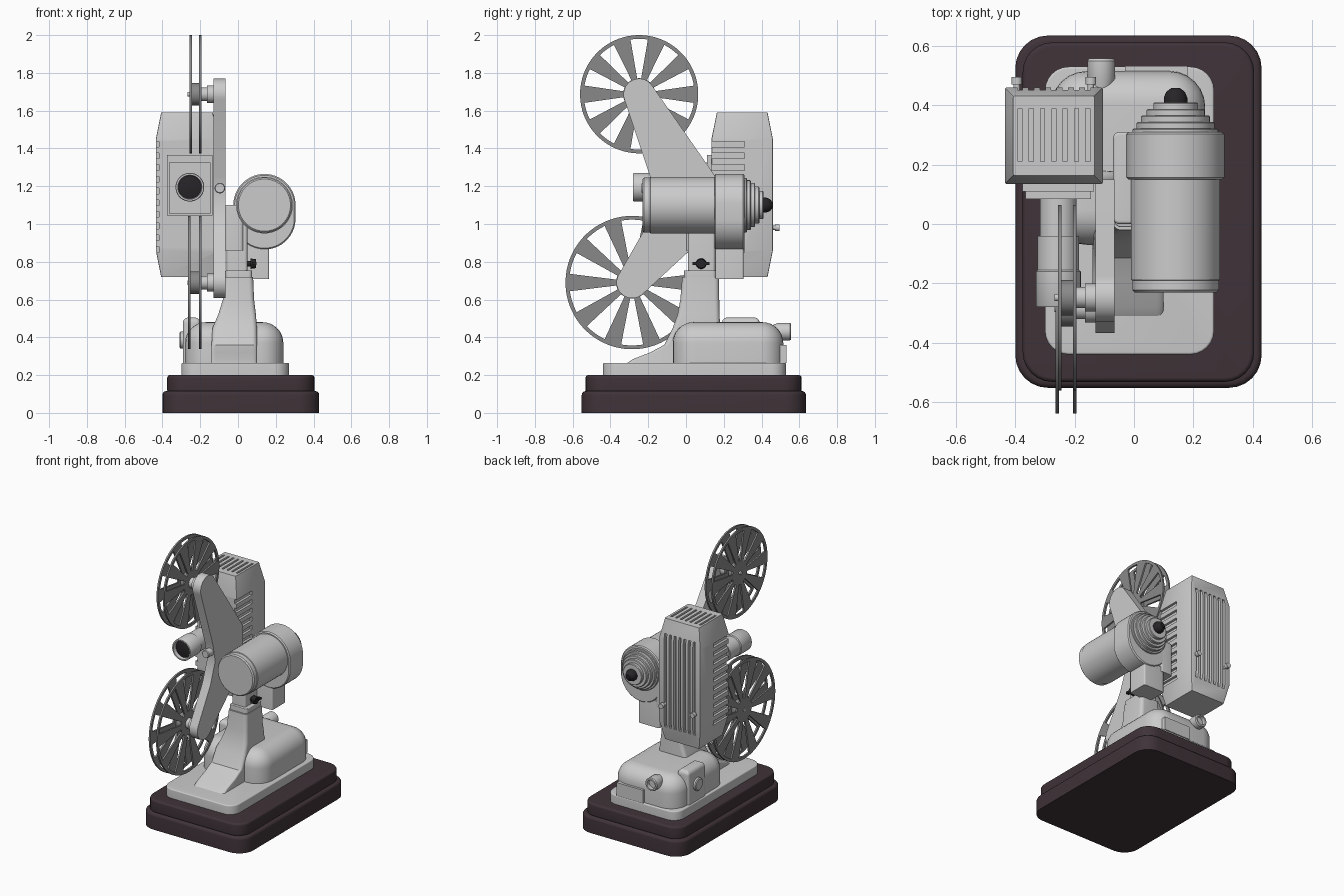
import bpy, bmesh
from math import sin, cos, pi, radians

if "Cube" in bpy.data.objects:
    bpy.data.objects.remove(bpy.data.objects["Cube"])


def material(name, rgb):
    m = bpy.data.materials.new(name)
    m.diffuse_color = (*rgb, 1)
    m.use_nodes = True
    m.node_tree.nodes["Principled BSDF"].inputs["Base Color"].default_value = m.diffuse_color
    return m


BROWN = material("dark_brown", (0.05, 0.033, 0.04))
STEEL = material("reel_grey", (0.25, 0.25, 0.25))
BLACK = material("black", (0.02, 0.018, 0.02))


def build(name, parts, mat=None):
    """Each part is a list of rings that are skinned together and capped."""
    bm = bmesh.new()
    for rings in parts:
        vs = [[bm.verts.new(p) for p in r] for r in rings]
        n = len(vs[0])
        for a, b in zip(vs, vs[1:]):
            for i in range(n):
                bm.faces.new((a[i], a[(i + 1) % n], b[(i + 1) % n], b[i]))
        if rings[0] != rings[-1]:
            bm.faces.new(vs[0][::-1])
            bm.faces.new(vs[-1])
    bmesh.ops.remove_doubles(bm, verts=bm.verts, dist=1e-5)
    bmesh.ops.recalc_face_normals(bm, faces=bm.faces)
    me = bpy.data.meshes.new(name)
    bm.to_mesh(me)
    bm.free()
    ob = bpy.data.objects.new(name, me)
    bpy.context.collection.objects.link(ob)
    if mat:
        me.materials.append(mat)
    return ob


def rrect(x0, x1, y0, y1, z, r, n=6):
    pts = []
    for k, (cx, cy) in enumerate([(x1 - r, y1 - r), (x0 + r, y1 - r), (x0 + r, y0 + r), (x1 - r, y0 + r)]):
        for i in range(n + 1):
            a = pi / 2 * (k + i / n)
            pts.append((cx + r * cos(a), cy + r * sin(a), z))
    return pts


def slab(x0, x1, y0, y1, z0, z1, r, top=0.01, bottom=0.0, n=6):
    """Upright rounded box with rounded top and bottom edges."""
    lv = []
    if bottom:
        lv += [(z0 + bottom * (1 - sin(i * pi / 2 / n)), bottom * (1 - cos(i * pi / 2 / n))) for i in range(n, 0, -1)]
        lv = [(z0 + bottom * (1 - cos(i * pi / 2 / n)), bottom * (1 - sin(i * pi / 2 / n))) for i in range(n)]
    lv.append((z0 + bottom, 0))
    lv += [(z1 - top + top * sin(i * pi / 2 / n), top * (1 - cos(i * pi / 2 / n))) for i in range(n + 1)]
    return [rrect(x0 + d, x1 - d, y0 + d, y1 - d, z, max(r - d, 0.002)) for z, d in lv]


def box(x0, x1, y0, y1, z0, z1):
    return [[(x0, y0, z), (x1, y0, z), (x1, y1, z), (x0, y1, z)] for z in (z0, z1)]


def lathe(axis, a, b, profile, n=40, drop=0):
    """Rings of (position, radius) along x or y; a, b are the other two centres."""
    rings = []
    for t, r in profile:
        ring = []
        for i in range(n):
            u = 2 * pi * (i + 0.5) / n
            p, q = a + r * cos(u), b + r * sin(u) - (drop if sin(u) < 0 else 0)
            ring.append((t, p, q) if axis == "x" else (p, t, q))
        rings.append(ring)
    return rings


def prism_x(x0, x1, yz):
    return [[(x, y, z) for y, z in yz] for x in (x0, x1)]


# Stepped dark plinth
build("plinth_lower", [slab(-0.40, 0.43, -0.552, 0.635, 0, 0.115, 0.11, 0.02)], BROWN)
build("plinth_upper", [slab(-0.375, 0.405, -0.532, 0.612, 0.11, 0.2, 0.1, 0.015, 0.012)], BROWN)

# Foot: plate, rounded housing and flared column
build("foot_plate", [slab(-0.30, 0.27, -0.44, 0.53, 0.2, 0.265, 0.08, 0.008)])
build("foot_housing", [slab(-0.28, 0.24, -0.07, 0.515, 0.265, 0.48, 0.12, 0.11, n=8)])
sections = [(0.265, -0.14, 0.10, -0.31, 0.18), (0.285, -0.14, 0.10, -0.28, 0.18), (0.32, -0.14, 0.10, -0.19, 0.18),
            (0.36, -0.14, 0.10, -0.115, 0.18), (0.45, -0.135, 0.10, -0.07, 0.18), (0.52, -0.105, 0.095, -0.045, 0.178),
            (0.60, -0.08, 0.085, -0.03, 0.176), (0.72, -0.07, 0.08, -0.02, 0.175)]
build("column", [[rrect(x0, x1, y0, y1, z, 0.025) for z, x0, x1, y0, y1 in sections]])
build("neck", [slab(-0.065, 0.075, -0.01, 0.16, 0.72, 0.755, 0.02, 0.005),
               slab(-0.06, 0.05, 0.01, 0.155, 0.75, 1.0, 0.015, 0.005)])
build("gear_body", [slab(-0.07, 0.03, 0.0, 0.31, 0.86, 1.1, 0.02, 0.01)])
build("switch_box", [slab(0.0, 0.165, 0.155, 0.305, 0.71, 0.9, 0.01, 0.005)])
build("neck_knob", [lathe("x", 0.08, 0.79, [(0.04, 0.015), (0.065, 0.015), (0.065, 0.028), (0.095, 0.024)], 20),
                    box(0.075, 0.098, 0.035, 0.125, 0.782, 0.798)], BLACK)

# Foot fittings: side control box with dial, cable socket, rear panel
build("side_box", [slab(-0.292, -0.2, 0.19, 0.39, 0.265, 0.505, 0.02, 0.03)])
build("side_dial", [lathe("x", 0.29, 0.385, [(-0.28, 0.045), (-0.305, 0.045), (-0.31, 0.038)], 28)])
build("cable_socket", [lathe("y", -0.11, 0.43, [(0.38, 0.032), (0.46, 0.036), (0.49, 0.047), (0.55, 0.047),
                                                (0.557, 0.042), (0.557, 0.032), (0.53, 0.032)], 28)])
build("rear_panel", [box(-0.03, 0.18, 0.44, 0.532, 0.265, 0.36)])

# Motor: drum, dropped collar, stepped rear cap and knob
MX, MZ = 0.14, 1.10
build("motor_drum", [lathe("y", MX, MZ, [(-0.23, 0.125), (-0.23, 0.138), (-0.222, 0.146), (-0.19, 0.146),
                                         (-0.188, 0.15), (0.2, 0.15)], 48)])
build("motor_collar", [lathe("y", MX, MZ, [(0.15, 0.158), (0.157, 0.165), (0.303, 0.165), (0.31, 0.158)], 48, 0.07)])
steps = []
for i, r in enumerate((0.145, 0.132, 0.116, 0.098, 0.075)):
    y = 0.30 + 0.022 * i
    steps += [(y, r), (y + 0.018, r), (y + 0.022, r - 0.004)]
build("motor_cap", [lathe("y", MX, MZ, steps, 48)])
build("motor_knob", [lathe("y", MX, MZ, [(0.4, 0.04), (0.425, 0.04), (0.445, 0.032), (0.458, 0.015)], 24)], BLACK)

# Bent reel arm
UP, LOW = (-0.248, 1.687), (-0.285, 0.69)


def arc(c, r, a0, a1, n=14):
    return [(c[0] + r * cos(radians(a0 + (a1 - a0) * i / n)), c[1] + r * sin(radians(a0 + (a1 - a0) * i / n)))
            for i in range(n + 1)]


outline = arc(UP, 0.083, 28, 200) + [(-0.19, 1.25), (-0.165, 1.12), (-0.22, 0.97)] + arc(LOW, 0.083, 155, 318) \
    + [(0.02, 0.86), (0.15, 0.92), (0.15, 1.26)]
build("reel_arm", [prism_x(-0.13, -0.066, outline)])
build("arm_pin", [lathe("y", -0.096, 1.19, [(-0.235, 0.024), (-0.23, 0.028), (-0.15, 0.028)], 20)])


# Two open reels with wedge spokes
def reel(name, c, R, x_sides):
    parts = []
    for x in x_sides:
        a, b = x - 0.006, x + 0.006
        ri = R - 0.02
        parts.append(lathe("x", *c, [(a, ri), (a, R), (b, R), (b, ri), (a, ri)], 80))
        parts.append(lathe("x", *c, [(a, 0.085), (b, 0.085)], 40))
        for k in range(10):
            u = 2 * pi * k / 10
            quad = [(0.07, -0.014), (ri + 0.006, -0.047), (ri + 0.006, 0.047), (0.07, 0.014)]
            parts.append(prism_x(a, b, [(c[0] + p * cos(u) - q * sin(u), c[1] + p * sin(u) + q * cos(u))
                                        for p, q in quad]))
    parts.append(lathe("x", *c, [(x_sides[0], 0.06), (x_sides[1], 0.06)], 32))
    build(name, parts, STEEL)
    build(name + "_spindle", [lathe("x", *c, [(-0.268, 0.012), (-0.235, 0.012), (-0.235, 0.036), (-0.165, 0.036),
                                              (-0.165, 0.047), (-0.12, 0.047)], 28)])


reel("upper_reel", UP, 0.313, (-0.25, -0.2))
reel("lower_reel", LOW, 0.353, (-0.258, -0.2))

# Lamp house tapered at both ends, with vent slots cut in
house = []
for z, d in ((0.72, 0.028), (0.86, 0), (1.45, 0), (1.59, 0.028)):
    house.append(rrect(-0.435 + d, -0.105 - d, 0.135 + d, 0.46 - d, z, 0.006, 2))
lamp = build("lamp_house", [house])
slots = []
for i in range(7):
    x = -0.384 + i * 0.038
    slots.append(box(x - 0.007, x + 0.007, 0.21, 0.39, 1.57, 1.65))
    slots.append(box(x - 0.009, x + 0.009, 0.437, 0.52, 0.82, 1.49))
for i in range(10):
    z = 0.85 + i * 0.062
    slots.append(box(-0.5, -0.418, 0.1, 0.31, z, z + 0.03))
    slots.append(box(-0.122, -0.05, 0.1, 0.31, z, z + 0.03))
cutter = build("vent_cutter", slots)
cutter.hide_render = True
mod = lamp.modifiers.new("vents", "BOOLEAN")
mod.object, mod.operation, mod.solver = cutter, "DIFFERENCE", "EXACT"
bpy.context.view_layer.objects.active = lamp
bpy.ops.object.modifier_apply(modifier=mod.name)
bpy.data.objects.remove(cutter)
build("lamp_house_pegs", [lathe("y", x, 0.98, [(0.43, 0.011), (0.47, 0.011), (0.47, 0.018), (0.495, 0.018)], 20)
                          for x in (-0.395, -0.145)])

# Film gate and lens
build("gate_plate", [box(-0.375, -0.135, 0.11, 0.15, 1.045, 1.365)])
build("gate_frame", [box(-0.365, -0.145, 0.085, 0.12, 1.055, 1.325)])
build("lens_barrel", [lathe("y", -0.255, 1.195, [(0.1, 0.062), (-0.04, 0.062), (-0.04, 0.07), (-0.155, 0.07), (-0.16, 0.076),
                                                 (-0.275, 0.076), (-0.28, 0.073), (-0.28, 0.064), (-0.25, 0.06)], 40)])
build("lens_glass", [lathe("y", -0.255, 1.195, [(-0.24, 0.061), (-0.255, 0.061), (-0.262, 0.03)], 40)], BLACK)

# Smooth shading with sharp edges kept
bpy.ops.object.select_all(action="SELECT")
bpy.ops.object.shade_smooth_by_angle(angle=radians(32))
